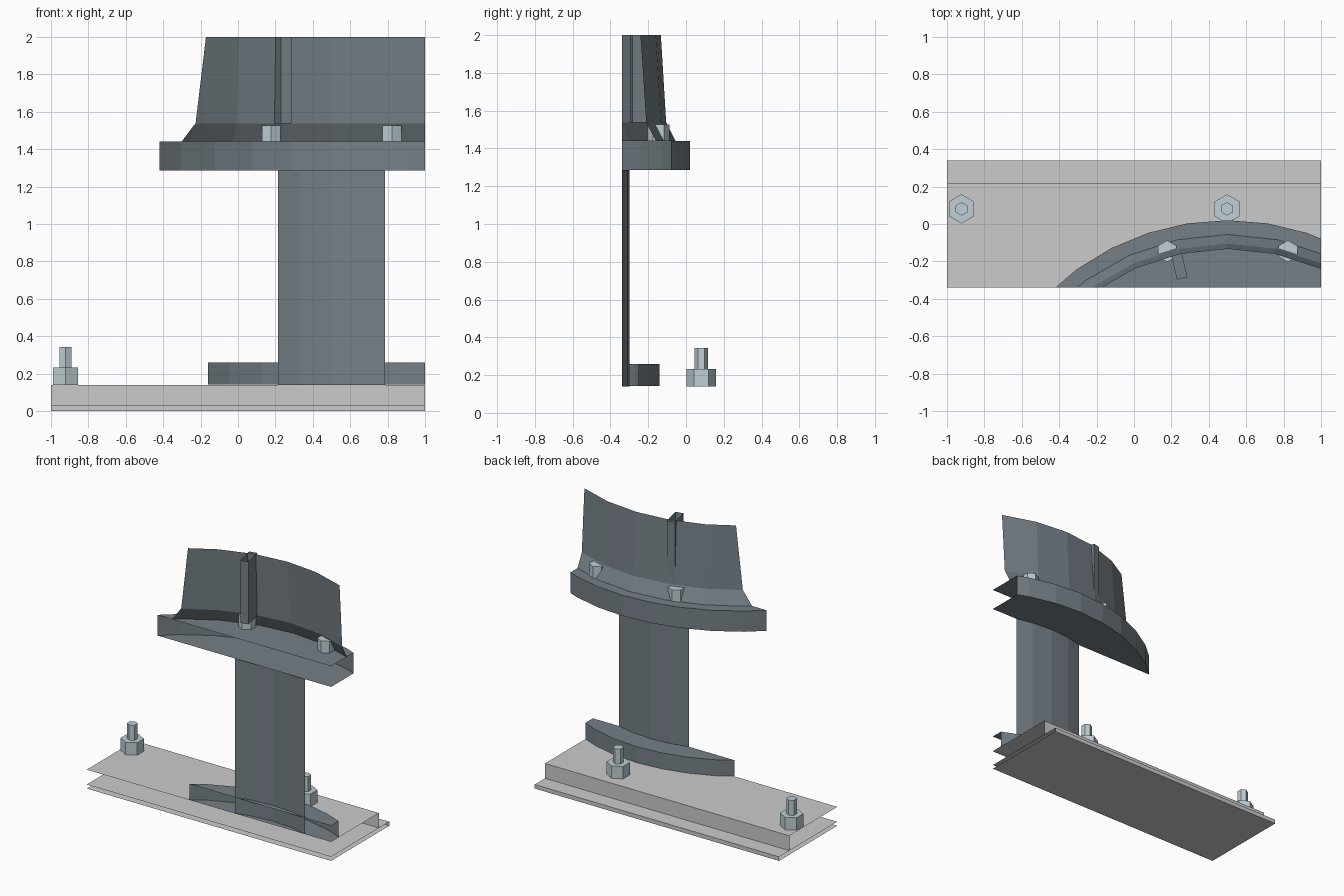
import bpy, bmesh
from math import sin, cos, radians, pi
from mathutils import Matrix

if "Cube" in bpy.data.objects:
    bpy.data.objects.remove(bpy.data.objects["Cube"])

AXIS = (0.5, -1.35)      # centre of the round column, outside the cut section
CUTS = [((1, 0, 0), (1, 0, 0)), ((-1, 0, 0), (-1, 0, 0)),
        ((0, -0.34, 0), (0, -1, 0)), ((0, 0, 2), (0, 0, 1))]


def material(name, rgb):
    m = bpy.data.materials.new(name)
    m.diffuse_color = (*rgb, 1)
    m.use_nodes = True
    m.node_tree.nodes["Principled BSDF"].inputs["Base Color"].default_value = m.diffuse_color
    return m


DARK = material("dark_steel", (0.18, 0.215, 0.24))
BOLT = material("bolt_steel", (0.52, 0.62, 0.66))


def finish(name, bm, mat=None):
    """Trim to the open-sided section and make the object."""
    for co, no in CUTS:
        bmesh.ops.bisect_plane(bm, geom=bm.verts[:] + bm.edges[:] + bm.faces[:],
                               dist=1e-5, plane_co=co, plane_no=no, clear_outer=True)
    me = bpy.data.meshes.new(name)
    bm.to_mesh(me)
    bm.free()
    if mat:
        me.materials.append(mat)
    ob = bpy.data.objects.new(name, me)
    bpy.context.collection.objects.link(ob)
    return ob


def lathe(bm, centre, profile, n, caps=True):
    """Stack of n-sided rings from (radius, z) pairs."""
    rings = []
    for r, z in profile:
        rings.append([bm.verts.new((centre[0] + r * cos(pi / 2 + 2 * pi * i / n),
                                    centre[1] + r * sin(pi / 2 + 2 * pi * i / n), z))
                      for i in range(n)])
    for a, b in zip(rings, rings[1:]):
        for i in range(n):
            j = (i + 1) % n
            bm.faces.new((a[i], a[j], b[j], b[i]))
    if caps:
        bm.faces.new(rings[0][::-1])
        bm.faces.new(rings[-1])


def round_part(name, profile, n, caps=True):
    bm = bmesh.new()
    lathe(bm, AXIS, profile, n, caps)
    return finish(name, bm, DARK)


def box(name, lo, hi, mat=None, matrix=Matrix()):
    bm = bmesh.new()
    size = [h - l for l, h in zip(lo, hi)]
    mid = [(h + l) / 2 for l, h in zip(lo, hi)]
    bmesh.ops.create_cube(bm, size=1, matrix=matrix @ Matrix.Translation(mid)
                          @ Matrix.Diagonal((*size, 1)))
    return finish(name, bm, mat)


# Stepped base slab, running on past the cuts
box("base_slab_lower", (-1.5, -1, 0), (1.5, 0.34, 0.03))
box("base_slab_upper", (-1.5, -1, 0.03), (1.5, 0.22, 0.14))

# Round column with its flanges
round_part("base_flange", [(1.21, 0.142), (1.21, 0.26)], 40)
round_part("column", [(1.052, 0.14), (1.052, 1.287)], 40, caps=False)
round_part("top_flange", [(1.37, 1.287), (1.37, 1.44)], 40)

# Tapered housing with a flared skirt
round_part("tapered_housing", [(1.294, 1.44), (1.245, 1.537), (1.217, 2.0)], 30, caps=False)

# Upright rib through the housing wall
turn = Matrix.Translation((*AXIS, 0)) @ Matrix.Rotation(radians(12.9), 4, 'Z')
box("housing_rib", (-0.029, 1.087, 1.537), (0.029, 1.24, 2.2), DARK, turn)

# Hex bolt heads round the housing skirt
for side, a in (("left", 15), ("right", -15)):
    bm = bmesh.new()
    c = (AXIS[0] - 1.247 * sin(radians(a)), AXIS[1] + 1.247 * cos(radians(a)))
    lathe(bm, c, [(0.058, 1.44), (0.058, 1.527)], 6)
    finish("skirt_bolt_" + side, bm, BOLT)

# Anchor bolts: hex nut and threaded stud
for side, x in (("left", -0.922), ("right", 0.498)):
    for part, r, z0, z1 in (("nut", 0.078, 0.14, 0.232), ("stud", 0.036, 0.232, 0.343)):
        bm = bmesh.new()
        lathe(bm, (x, 0.081), [(r, z0), (r, z1)], 6)
        finish(f"anchor_{part}_{side}", bm, BOLT)
